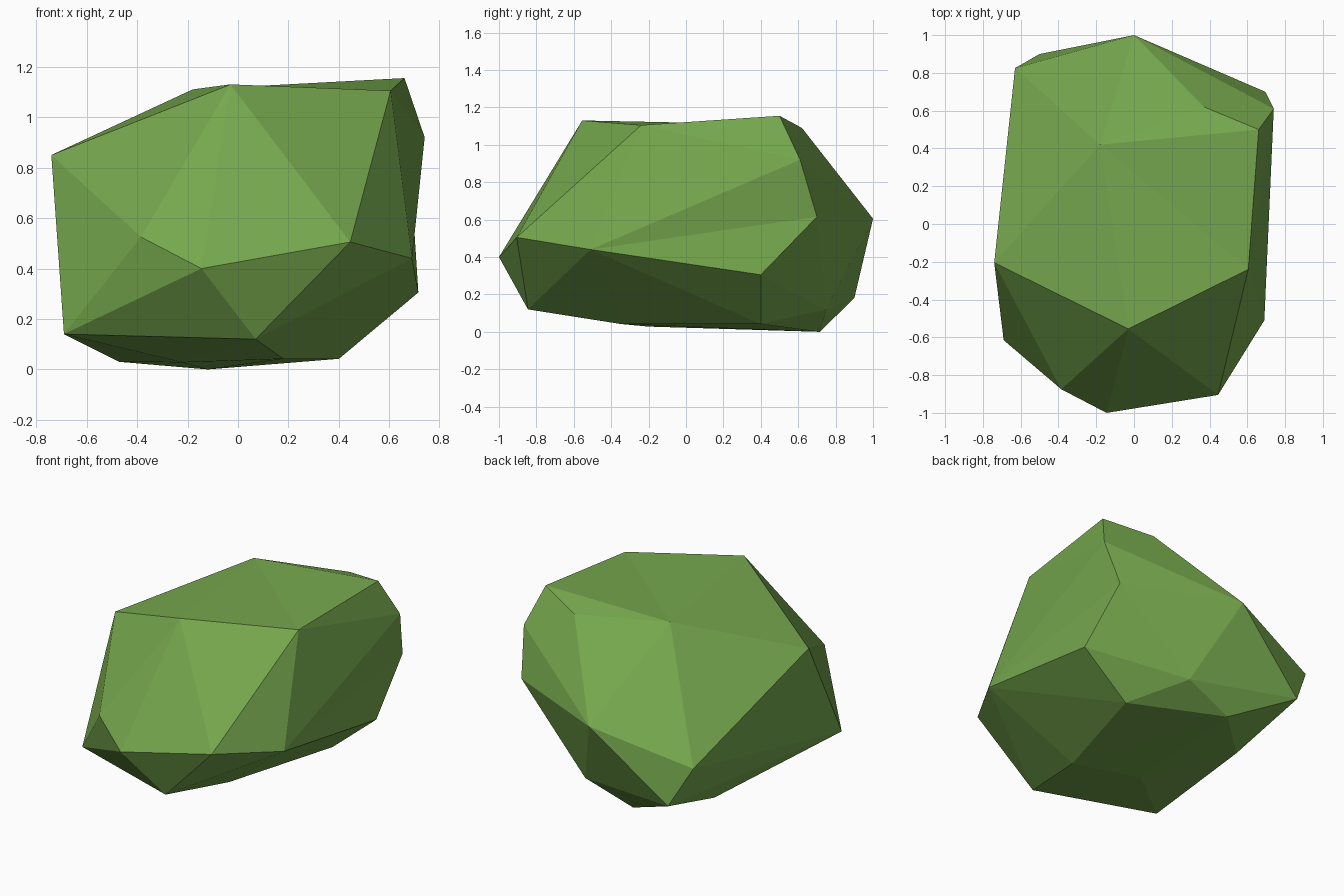
import bpy, bmesh

if "Cube" in bpy.data.objects:
    bpy.data.objects.remove(bpy.data.objects["Cube"])

# Corner points of the faceted boulder, ring by ring
top = [(-.03, -.555, 1.13), (.605, -.24, 1.105), (.66, .50, 1.155),
       (.37, .62, 1.09), (-.18, .42, 1.11)]
shoulder = [(-.74, -.205, .85), (.74, .61, .92), (.695, .70, .615),
            (0, 1, .605), (-.63, .825, .43)]
waist = [(-.385, -.875, .525), (-.145, -1, .40), (.445, -.905, .505),
         (.69, -.51, .44), (.715, .40, .305)]
low = [(-.69, -.615, .14), (.07, -.845, .12), (.20, .75, .12), (-.50, .90, .18)]
base = [(.18, -.35, .042), (.40, .40, .042), (-.12, .715, 0),
        (-.47, .38, .03), (-.22, -.2, .028)]

bm = bmesh.new()
verts = {p: bm.verts.new(p) for p in top + shoulder + waist + low + base}
bmesh.ops.convex_hull(bm, input=bm.verts[:])
loose = [v for v in bm.verts if not v.link_faces]
bmesh.ops.delete(bm, geom=loose, context='VERTS')


def make_valley(p, q):
    """Flip the ridge p-q so the crease runs the other way as a shallow valley."""
    a, b = verts[p], verts[q]
    if a.is_valid and b.is_valid:
        edge = bm.edges.get((a, b))
        if edge:
            bmesh.ops.rotate_edges(bm, edges=[edge], use_ccw=False)


make_valley(top[0], top[2])          # dip across the top
make_valley(shoulder[1], waist[4])   # dent on the right side
bmesh.ops.recalc_face_normals(bm, faces=bm.faces[:])

# Boulder object, flat shaded
mesh = bpy.data.meshes.new("mossy_boulder")
bm.to_mesh(mesh)
bm.free()
boulder = bpy.data.objects.new("mossy_boulder", mesh)
bpy.context.collection.objects.link(boulder)

green = bpy.data.materials.new("moss_green")
green.diffuse_color = (.18, .39, .075, 1)
green.use_nodes = True
green.node_tree.nodes["Principled BSDF"].inputs["Base Color"].default_value = green.diffuse_color
mesh.materials.append(green)
